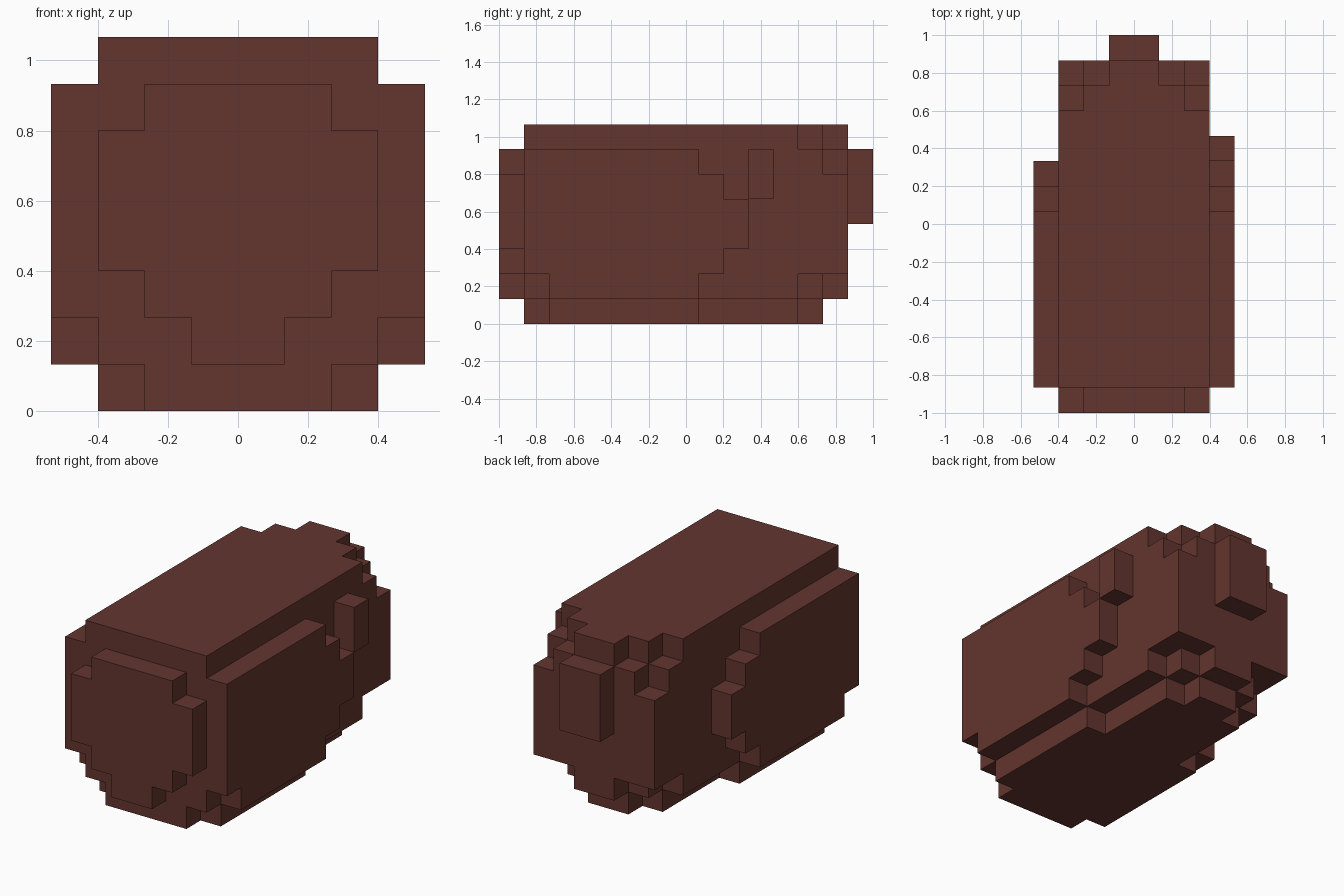
import bpy
import bmesh
from mathutils import Vector

U = 2 / 15  # one block

cube = bpy.data.objects.get("Cube")
if cube:
    bpy.data.objects.remove(cube, do_unlink=True)

brown = bpy.data.materials.new("dark_red_brown")
brown.use_nodes = True
colour = (0.125, 0.036, 0.028, 1)
brown.diffuse_color = colour
brown.node_tree.nodes["Principled BSDF"].inputs["Base Color"].default_value = colour


def blocks(name, boxes):
    """Fuse boxes (x0, x1, y0, y1, z0, z1), counted in blocks, into one clean shell."""
    cells = set()
    for x0, x1, y0, y1, z0, z1 in boxes:
        cells |= {(x, y, z) for x in range(x0, x1)
                  for y in range(y0, y1) for z in range(z0, z1)}
    bm = bmesh.new()
    for cell in cells:
        for axis in range(3):
            for side in (0, 1):
                near = list(cell)
                near[axis] += 2 * side - 1
                if tuple(near) in cells:
                    continue
                a, b = Vector((0, 0, 0)), Vector((0, 0, 0))
                a[(axis + 1) % 3] = 1
                b[(axis + 2) % 3] = 1
                start = Vector(cell)
                start[axis] += side
                ring = [start, start + a, start + a + b, start + b]
                if not side:
                    ring.reverse()
                bm.faces.new([bm.verts.new(p) for p in ring])
    bmesh.ops.remove_doubles(bm, verts=bm.verts, dist=0.01)
    bmesh.ops.dissolve_limit(bm, angle_limit=0.01, verts=bm.verts, edges=bm.edges)
    for v in bm.verts:
        v.co = Vector((v.co.x * U, v.co.y * U - 1, v.co.z * U))
    mesh = bpy.data.meshes.new(name)
    bm.to_mesh(mesh)
    bm.free()
    mesh.materials.append(brown)
    obj = bpy.data.objects.new(name, mesh)
    bpy.context.collection.objects.link(obj)
    return obj


def centred(half, y0, y1, z0, z1):
    return (-half, half, y0, y1, z0, z1)


# Main body with stepped rear corners
blocks("body", [
    centred(3, 1, 14, 2, 6),
    # upper layers
    centred(3, 1, 13, 6, 7), centred(2, 1, 14, 6, 7),
    centred(3, 1, 12, 7, 8), centred(2, 1, 13, 7, 8), centred(1, 1, 14, 7, 8),
    # lower layers
    centred(3, 1, 12, 1, 2), centred(2, 1, 13, 1, 2), centred(1, 1, 14, 1, 2),
    centred(3, 2, 8, 0, 1), centred(2, 1, 12, 0, 1), centred(1, 1, 13, 0, 1),
])

# Raised front plate, tapering downward
blocks("front_plate", [
    centred(3, 0, 1, 3, 6), centred(2, 0, 1, 2, 7), centred(1, 0, 1, 1, 7),
])

# Raised side panels with stepped rear edges
for name, x in (("left_panel", 3), ("right_panel", -4)):
    blocks(name, [
        (x, x + 1, 2, 8, 1, 2),
        (x, x + 1, 1, 8, 2, 7),
        (x, x + 1, 8, 9, 2, 6),
        (x, x + 1, 9, 10, 3, 5),
    ])

# Small block behind the left panel, and the rear block
blocks("left_side_block", [(3, 4, 10, 11, 5, 7)])
blocks("rear_block", [centred(1, 14, 15, 4, 7)])
